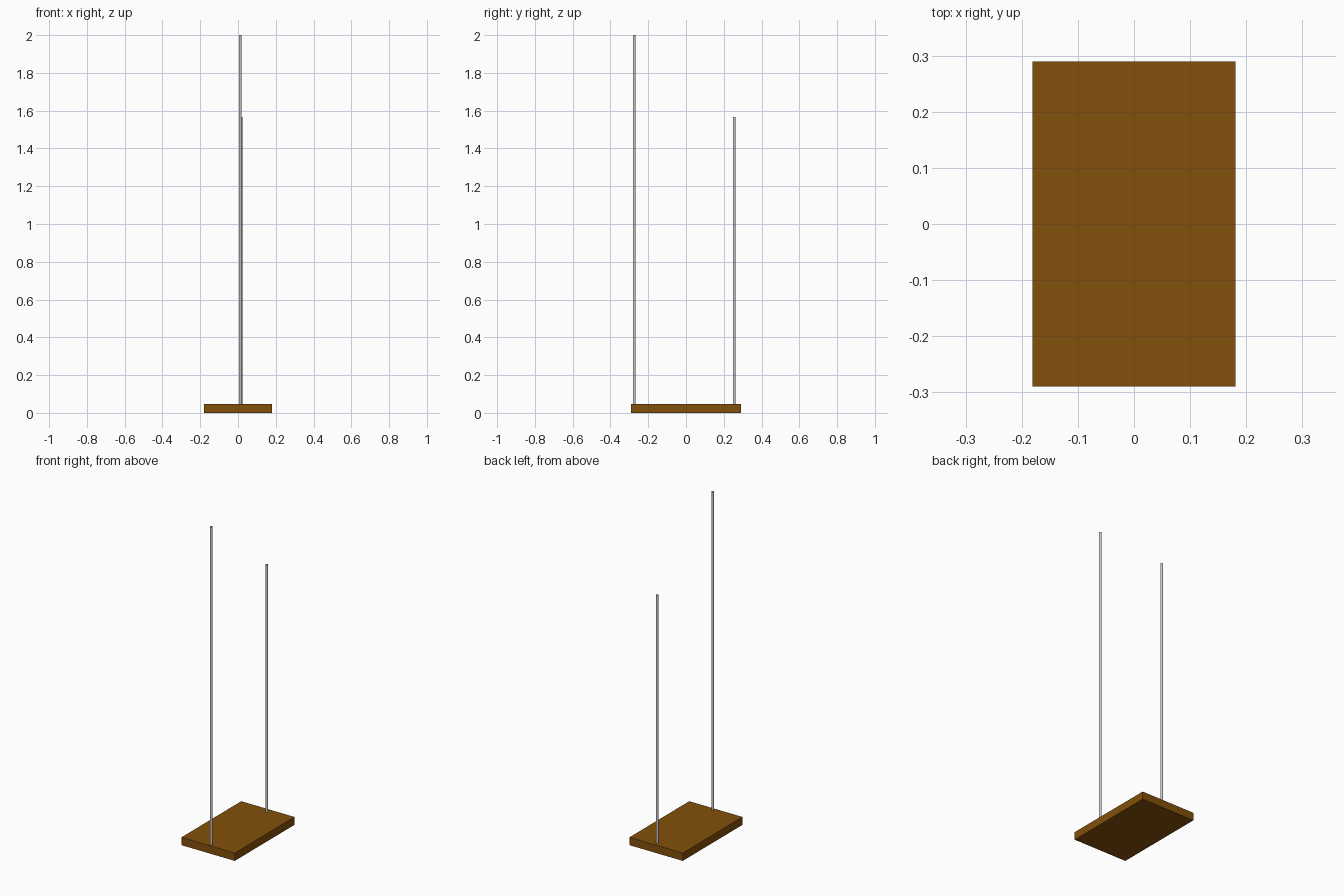
import bpy

if "Cube" in bpy.data.objects:
    bpy.data.objects.remove(bpy.data.objects["Cube"])

def material(name, rgb):
    m = bpy.data.materials.new(name)
    m.diffuse_color = (*rgb, 1)
    m.use_nodes = True
    m.node_tree.nodes["Principled BSDF"].inputs["Base Color"].default_value = m.diffuse_color
    return m

wood = material("brown_wood", (0.225, 0.08, 0.003))
metal = material("grey_metal", (0.62, 0.62, 0.62))

BOARD_TOP = 0.048

# wooden base board
bpy.ops.mesh.primitive_cube_add(size=1, location=(0, 0, BOARD_TOP / 2))
board = bpy.context.object
board.name = "base_board"
board.scale = (0.362, 0.58, BOARD_TOP)
bpy.ops.object.transform_apply(location=False, rotation=False, scale=True)
board.data.materials.append(wood)

# thin open-ended upright rods
def rod(name, x, y, top):
    bpy.ops.mesh.primitive_cylinder_add(
        vertices=16, radius=0.007, depth=top - BOARD_TOP, end_fill_type='NOTHING',
        location=(x, y, (top + BOARD_TOP) / 2))
    o = bpy.context.object
    o.name = name
    o.data.materials.append(metal)
    bpy.ops.object.shade_smooth_by_angle()

rod("tall_front_rod", 0.011, -0.274, 2.0)
rod("short_back_rod", 0.016, 0.255, 1.567)
